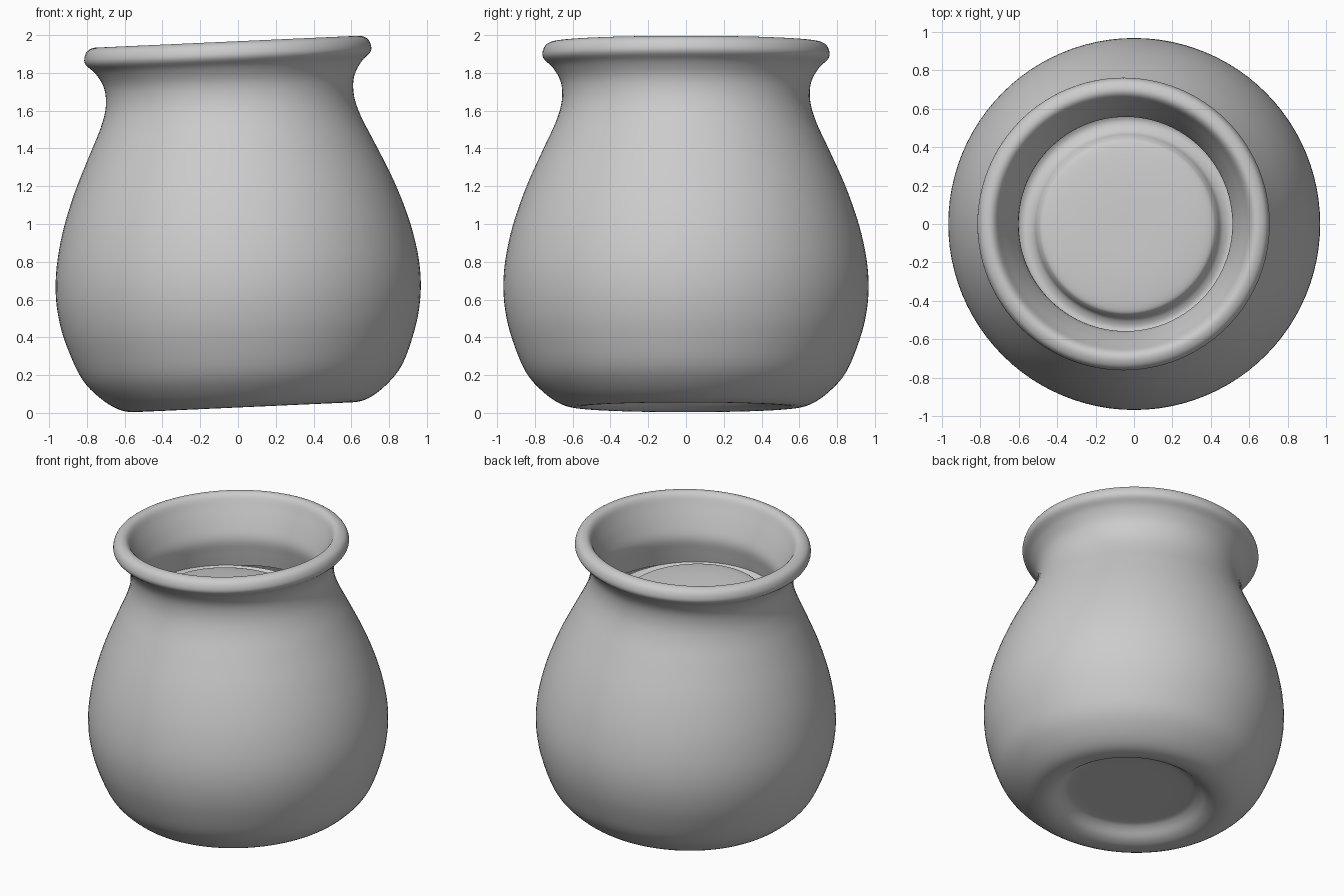
import bpy, bmesh, math
from mathutils import Vector, Matrix

cube = bpy.data.objects.get("Cube")
if cube:
    bpy.data.objects.remove(cube, do_unlink=True)

clay = bpy.data.materials.new("grey clay")
clay.use_nodes = True
colour = (0.6, 0.6, 0.6, 1)
clay.diffuse_color = colour
clay.node_tree.nodes["Principled BSDF"].inputs["Base Color"].default_value = colour

SEGMENTS = 96
LEAN = Matrix.Translation((0.03, 0, 0.03)) @ Matrix.Rotation(-0.045, 4, 'Y')


def smooth_path(points, steps=4):
    """Catmull-Rom curve through the profile points."""
    p = [Vector(q) for q in points]
    p = [2 * p[0] - p[1]] + p + [2 * p[-1] - p[-2]]
    out = []
    for a, b, c, d in zip(p, p[1:], p[2:], p[3:]):
        for i in range(steps):
            t = i / steps
            out.append((2 * b + (c - a) * t + (2 * a - 5 * b + 4 * c - d) * t * t
                        + (3 * b - a - 3 * c + d) * t ** 3) / 2)
    return out + [p[-2]]


def lathe(name, profile, shape=None):
    """Spin a radius/height profile about z, then lean it like the pot."""
    bm = bmesh.new()
    rings = []
    for r, z in smooth_path(profile):
        if r < 0.001:
            rings.append([bm.verts.new((0, 0, z))] * SEGMENTS)
            continue
        angles = [math.tau * i / SEGMENTS for i in range(SEGMENTS)]
        rings.append([bm.verts.new((r * math.cos(a), r * math.sin(a), z)) for a in angles])
    for low, high in zip(rings, rings[1:]):
        for i in range(SEGMENTS):
            j = (i + 1) % SEGMENTS
            corners = list(dict.fromkeys((low[i], low[j], high[j], high[i])))
            bm.faces.new(corners)
    if shape:
        for v in bm.verts:
            shape(v.co)
    bm.transform(LEAN)
    mesh = bpy.data.meshes.new(name)
    bm.to_mesh(mesh)
    bm.free()
    mesh.materials.append(clay)
    mesh.shade_smooth()
    obj = bpy.data.objects.new(name, mesh)
    bpy.context.collection.objects.link(obj)
    return obj


# Pot wall: recessed base, foot, belly, neck, rolled rim, throat
lathe("pot_body", [
    (0, .085), (.2, .085), (.38, .083), (.44, .065), (.5, .02), (.57, 0),
    (.66, .017), (.76, .085), (.85, .19), (.92, .36), (.955, .5), (.967, .64),
    (.955, .79), (.915, .97), (.845, 1.17), (.755, 1.37), (.69, 1.51),
    (.658, 1.62), (.662, 1.72), (.705, 1.8), (.752, 1.845), (.76, 1.88),
    (.742, 1.92), (.7, 1.937), (.665, 1.92), (.635, 1.86), (.59, 1.76),
    (.557, 1.66), (.57, 1.56), (.59, 1.46)])


# Filling inside the neck, a little off centre and higher at the front right
def settle(co):
    inner = max(0, 1 - co.xy.length / 0.6)
    co.z -= 0.06 * (co.x + co.y)
    co.x += 0.01 * inner
    co.y -= 0.05 * inner


lathe("inner_fill", [
    (.59, 1.47), (.54, 1.44), (.49, 1.46), (.465, 1.5), (.43, 1.525),
    (.3, 1.54), (.15, 1.545), (0, 1.545)], settle)
